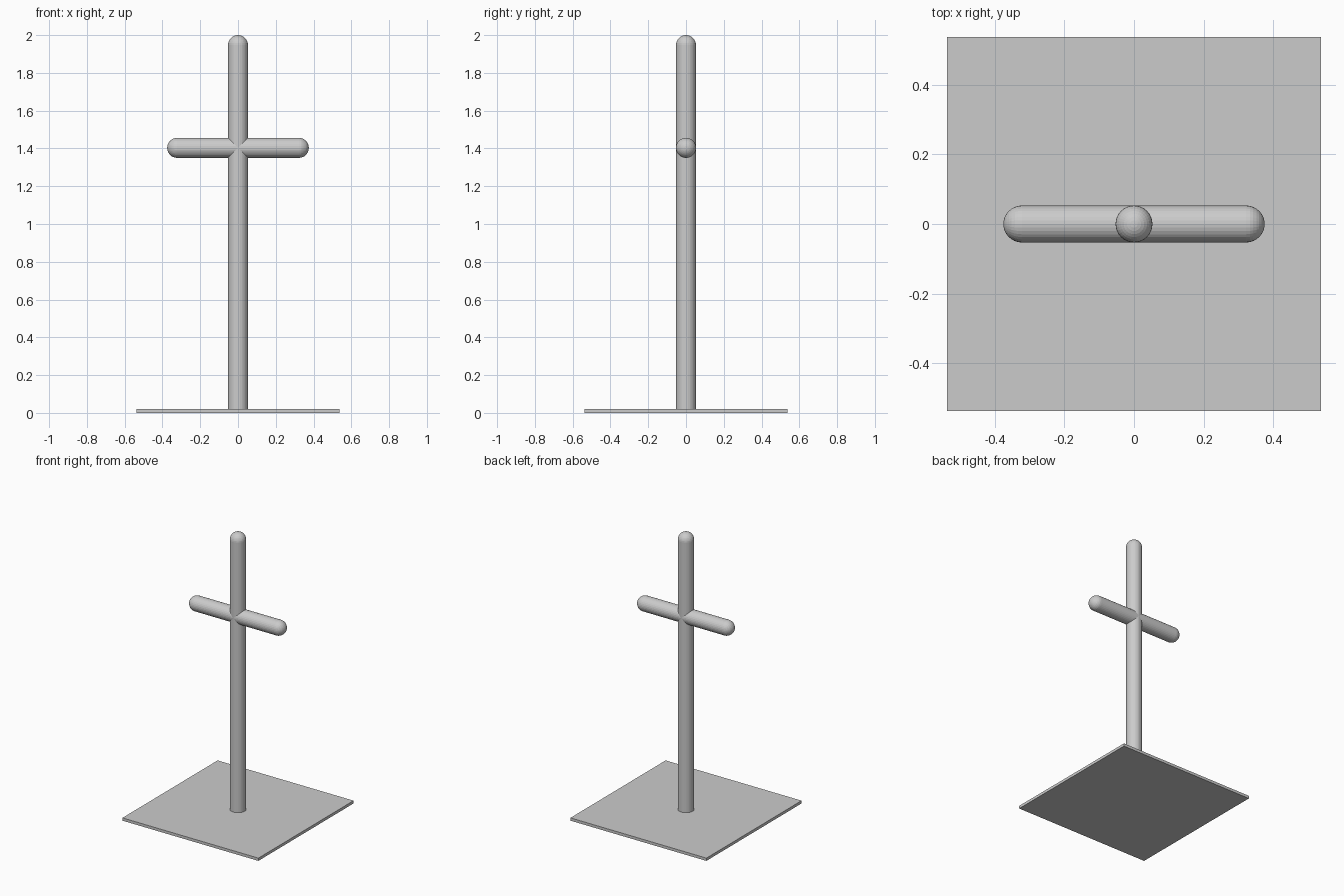
import bpy
import bmesh
from math import cos, sin, pi
from mathutils import Matrix, Vector

RADIUS = 0.053
SIDES = 32
CAP_RINGS = 8
PLATE_WIDTH = 1.074
PLATE_HEIGHT = 0.02
BAR_HEIGHT = 1.403
BAR_HALF = 0.375

default_cube = bpy.data.objects.get("Cube")
if default_cube:
    bpy.data.objects.remove(default_cube, do_unlink=True)

grey = bpy.data.materials.new("light grey")
grey.use_nodes = True
colour = (0.6, 0.6, 0.6, 1)
grey.diffuse_color = colour
grey.node_tree.nodes["Principled BSDF"].inputs["Base Color"].default_value = colour


def finish(name, bm):
    bmesh.ops.recalc_face_normals(bm, faces=bm.faces)
    mesh = bpy.data.meshes.new(name)
    bm.to_mesh(mesh)
    bm.free()
    mesh.materials.append(grey)
    obj = bpy.data.objects.new(name, mesh)
    bpy.context.collection.objects.link(obj)
    return obj


def rounded_rod(name, low, high, round_low):
    """Lathe a rod along z, with a domed top and a domed or flat bottom."""
    angles = [i * pi / 2 / CAP_RINGS for i in range(CAP_RINGS + 1)]
    top = [(RADIUS * cos(a), high - RADIUS + RADIUS * sin(a)) for a in angles]
    if round_low:
        bottom = [(RADIUS * cos(a), low + RADIUS - RADIUS * sin(a)) for a in reversed(angles)]
    else:
        bottom = [(0, low), (RADIUS, low)]
    bm = bmesh.new()
    verts = [bm.verts.new((r, 0, z)) for r, z in bottom + top]
    edges = [bm.edges.new(pair) for pair in zip(verts, verts[1:])]
    bmesh.ops.spin(bm, geom=verts + edges, cent=(0, 0, 0), axis=(0, 0, 1),
                   angle=2 * pi, steps=SIDES, use_duplicate=False)
    bmesh.ops.remove_doubles(bm, verts=bm.verts, dist=0.0001)
    return finish(name, bm)


# Square base plate
bm = bmesh.new()
bmesh.ops.create_cube(bm, size=1)
bmesh.ops.scale(bm, vec=Vector((PLATE_WIDTH, PLATE_WIDTH, PLATE_HEIGHT)), verts=bm.verts)
bmesh.ops.translate(bm, vec=Vector((0, 0, PLATE_HEIGHT / 2)), verts=bm.verts)
finish("base_plate", bm)

# Upright post with a domed top
rounded_rod("upright_post", PLATE_HEIGHT / 2, 2, False)

# Crossbar with domed ends
crossbar = rounded_rod("crossbar", -BAR_HALF, BAR_HALF, True)
crossbar.data.transform(Matrix.Translation((0, 0, BAR_HEIGHT)) @ Matrix.Rotation(pi / 2, 4, "Y"))
